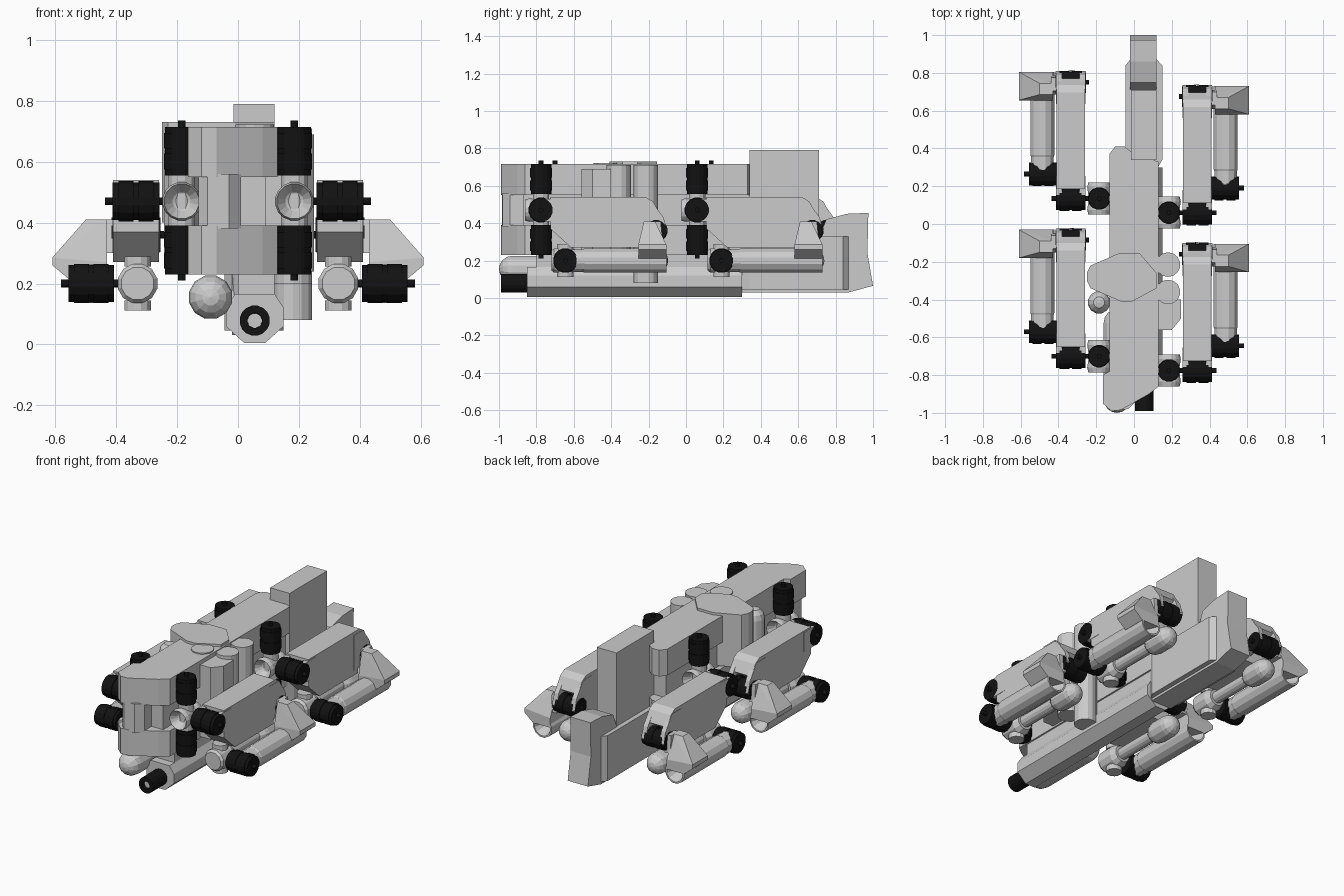
import bpy, bmesh, math
from mathutils import Vector

if "Cube" in bpy.data.objects:
    bpy.data.objects.remove(bpy.data.objects["Cube"])

black = bpy.data.materials.new("black")
black.diffuse_color = (0.006, 0.006, 0.006, 1)
black.use_nodes = True
black.node_tree.nodes["Principled BSDF"].inputs["Base Color"].default_value = black.diffuse_color


def finish(name, bm, mat=None):
    bmesh.ops.remove_doubles(bm, verts=bm.verts[:], dist=1e-5)
    bmesh.ops.recalc_face_normals(bm, faces=bm.faces[:])
    me = bpy.data.meshes.new(name)
    bm.to_mesh(me)
    bm.free()
    ob = bpy.data.objects.new(name, me)
    bpy.context.collection.objects.link(ob)
    if mat:
        me.materials.append(mat)
    return ob


def place(axis, a, b, t):
    """Put a 2D point plus a distance along the axis into 3D."""
    return {'x': (t, a, b), 'y': (a, t, b), 'z': (a, b, t)}[axis]


def prism(name, axis, pts, t0, t1, mat=None):
    bm = bmesh.new()
    f = bm.faces.new([bm.verts.new(place(axis, a, b, t0)) for a, b in pts])
    ext = bmesh.ops.extrude_face_region(bm, geom=[f])
    move = Vector(place(axis, 0, 0, t1 - t0))
    for v in ext['geom']:
        if isinstance(v, bmesh.types.BMVert):
            v.co += move
    return finish(name, bm, mat)


def box(name, x0, x1, y0, y1, z0, z1, mat=None):
    return prism(name, 'z', [(x0, y0), (x1, y0), (x1, y1), (x0, y1)], z0, z1, mat)


def lathe(name, axis, prof, c, mat=None, n=16):
    """Revolve (radius, distance) points about an axis through c."""
    bm = bmesh.new()
    rings = []
    for r, t in prof:
        rings.append([bm.verts.new(Vector(c) + Vector(place(
            axis, r * math.cos(2 * math.pi * (i + .5) / n), r * math.sin(2 * math.pi * (i + .5) / n), t)))
            for i in range(n)])
    for lo, hi in zip(rings, rings[1:]):
        for i in range(n):
            j = (i + 1) % n
            bm.faces.new((lo[i], lo[j], hi[j], hi[i]))
    return finish(name, bm, mat)


def cyl(name, axis, r, t0, t1, c, mat=None, n=16):
    return lathe(name, axis, [(0, t0), (r, t0), (r, t1), (0, t1)], c, mat, n)


def motor(name, axis, r, length, c, pin):
    """Black actuator drum with collars and a shaft pin on each end."""
    h = length / 2
    q = r * .93
    lathe(name, axis, [(0, -h - pin), (.013, -h - pin), (.013, -h), (q, -h), (q, -h * .75), (r, -h * .75),
                       (r, -h * .1), (q, -h * .1), (q, h * .1), (r, h * .1), (r, h * .75), (q, h * .75),
                       (q, h), (.013, h), (.013, h + pin), (0, h + pin)], c, black)


def capsule(name, r, y0, y1, c):
    arc = [(r * math.sin(a * math.pi / 8), r * math.cos(a * math.pi / 8)) for a in range(5)]
    prof = [(p, y0 + r - q) for p, q in arc] + [(p, y1 - r + q) for p, q in reversed(arc)]
    lathe(name, 'y', prof, c, None, 12)


# stacked spine: two wide decks with a narrower core between them
deck = [(-.165, -.80), (-.165, -.95), (-.12, -.99), (-.07, -.985), (.08, -.90), (.13, -.86),
        (.13, .33), (0, .37), (-.05, .41), (-.10, .41), (-.13, .37), (-.13, -.78)]
prism("upper_deck", 'z', deck, .55, .715)
prism("lower_deck", 'z', deck, .23, .39)
box("spine_core", -.10, .09, -.87, .34, .38, .56)
prism("front_column", 'z', [(-.13, -.85), (-.13, -.96), (-.10, -.985), (-.03, -.98), (.01, -.94), (.01, -.85)],
      .38, .56)

# central drum with surrounding canisters
prism("turret_drum", 'z', [(-.25, -.26), (-.23, -.22), (-.08, -.155), (.03, -.155), (.12, -.26), (.12, -.34),
                           (-.01, -.41), (-.07, -.41), (-.23, -.34), (-.25, -.30)], .40, .73)
prism("side_block", 'z', [(.05, -.56), (.20, -.56), (.25, -.50), (.25, -.40), (.05, -.40)], .24, .69)
for i, (x, y, z) in enumerate([(.18, -.215, .08), (.18, -.36, .2), (.055, -.43, .5)]):
    cyl(f"canister_{i}", 'z', .065, z, .71 if i < 2 else .722, (x, y, 0), None, 14)
lathe("domed_canister", 'z', [(0, .25), (.06, .25), (.06, .63), (.052, .66), (.03, .685), (0, .69)],
      (-.185, -.415, 0), None, 12)

# keel, gun barrel and chin pod
prism("keel", 'y', [(.02, 0.005), (.09, 0.005), (.15, .06), (.15, .12), (.12, .165), (-.01, .165), (-.04, .12),
                    (-.04, .06)], -.85, .30)
box("keel_pylon", 0, .12, -.80, .40, .15, .24)
lathe("gun_barrel", 'y', [(0, -.90), (.025, -.90), (.025, -.99), (.05, -.99), (.05, -.84), (0, -.84)],
      (.055, 0, .078), black)
cyl("barrel_core", 'y', .024, -.97, -.90, (.055, 0, .078))
capsule("chin_pod", .073, -1.0, -.45, (-.09, 0, .155))

# stern hull, tall fin and rudder
prism("stern_hull", 'z', [(.0, .27), (.11, .27), (.15, .34), (.15, .84), (.12, .87), (-.02, .87),
                          (-.045, .84), (-.045, .34)], .045, .33)
box("fin", -.015, .12, .34, .71, .30, .79)
prism("rudder", 'x', [(.70, .30), (.75, .42), (.86, .45), (.975, .455), (.97, .24), (1.0, .065),
                      (.87, .03), (.30, .03), (.28, .06), (.30, .25)], -.02, .12)


# one arm assembly: s picks the side, y is the shoulder position
def arm(tag, s, y):
    def xs(a, b):
        return sorted((s * a, s * b))

    for label, z in (("upper", .635), ("lower", .31)):
        motor(f"{tag}_shoulder_{label}", 'z', .06, .16, (s * .185, y, z), .02)
    # shoulder universal joint: dished hub with cage rings
    lathe(f"{tag}_shoulder_hub", 'y', [(0, -.03), (.03, -.045), (.058, -.085), (.064, -.06), (.055, 0), (.064, .06),
                                       (.058, .085), (.03, .045), (0, .03)], (s * .185, y, .47), None, 16)
    cyl(f"{tag}_shoulder_post", 'z', .045, -.085, .085, (s * .185, y, .47), None, 12)
    motor(f"{tag}_elbow_motor", 'x', .068, .155, (s * .335, y, .47), .025)

    # upper arm body with fork cheeks front and back
    side = [(.05, .54), (.56, .54), (.60, .515), (.635, .45), (.56, .40), (.54, .27), (.16, .27), (.05, .37)]
    prism(f"{tag}_upper_arm", 'x', [(a + y, b) for a, b in side], *xs(.26, .41))
    cheek = [(.50, .52), (.59, .52), (.655, .43), (.675, .36), (.65, .32), (.60, .31), (.50, .30)]
    for k, (a, b) in enumerate(((.258, .288), (.382, .412))):
        prism(f"{tag}_knee_cheek_{k}", 'x', [(p + y, q) for p, q in cheek], *xs(a, b))
        box(f"{tag}_elbow_cheek_{k}", *xs(a, b), y + .0, y + .12, .41, .53)
    motor(f"{tag}_knee_motor", 'x', .062, .16, (s * .335, y + .615, .36), .018)

    # sloped bracket that carries the outer tube
    bm = bmesh.new()
    for x, py, z in [(.43, .52, .21), (.55, .52, .21), (.55, .67, .21), (.43, .67, .21), (.61, .52, .26),
                     (.61, .67, .26), (.61, .67, .285), (.61, .52, .285), (.43, .52, .27), (.43, .67, .27),
                     (.43, .55, .41), (.50, .55, .41), (.50, .61, .41), (.43, .61, .41)]:
        bm.verts.new((s * x, y + py, z))
    bmesh.ops.convex_hull(bm, input=bm.verts[:])
    finish(f"{tag}_bracket", bm)
    prism(f"{tag}_knee_link", 'x', [(y + .57, .41), (y + .64, .41), (y + .65, .3), (y + .55, .3)], *xs(.40, .44))

    # hollow outer tube, wrist motor and inner ball-ended rod
    c = (s * .485, y, .20)
    lathe(f"{tag}_outer_tube", 'y', [(0, .15), (.062, .15), (.062, .22), (.066, .23), (.066, .67), (.056, .67),
                                     (.025, .60), (0, .60)], c, None, 12)
    motor(f"{tag}_wrist_motor", 'x', .066, .15, (s * .482, y + .13, .20), .025)
    c = (s * .33, y + .13, .20)
    lathe(f"{tag}_wrist_hub", 'y', [(0, -.075), (.055, -.075), (.067, -.06), (.067, .04), (.05, .075), (0, .075)], c,
          None, 12)
    for k, z in enumerate((-.072, .072)):
        cyl(f"{tag}_wrist_cap_{k}", 'z', .045, z - .016, z + .016, c, None, 12)
    cyl(f"{tag}_inner_rod", 'y', .035, .15, .55, (s * .33, y, .20), None, 12)
    capsule(f"{tag}_rod_ball", .065, .46, .68, (s * .33, y, .20))


for s, side, off in ((1, "right", .06), (-1, "left", .135)):
    arm(f"{side}_rear", s, off)
    arm(f"{side}_front", s, off - .835)
